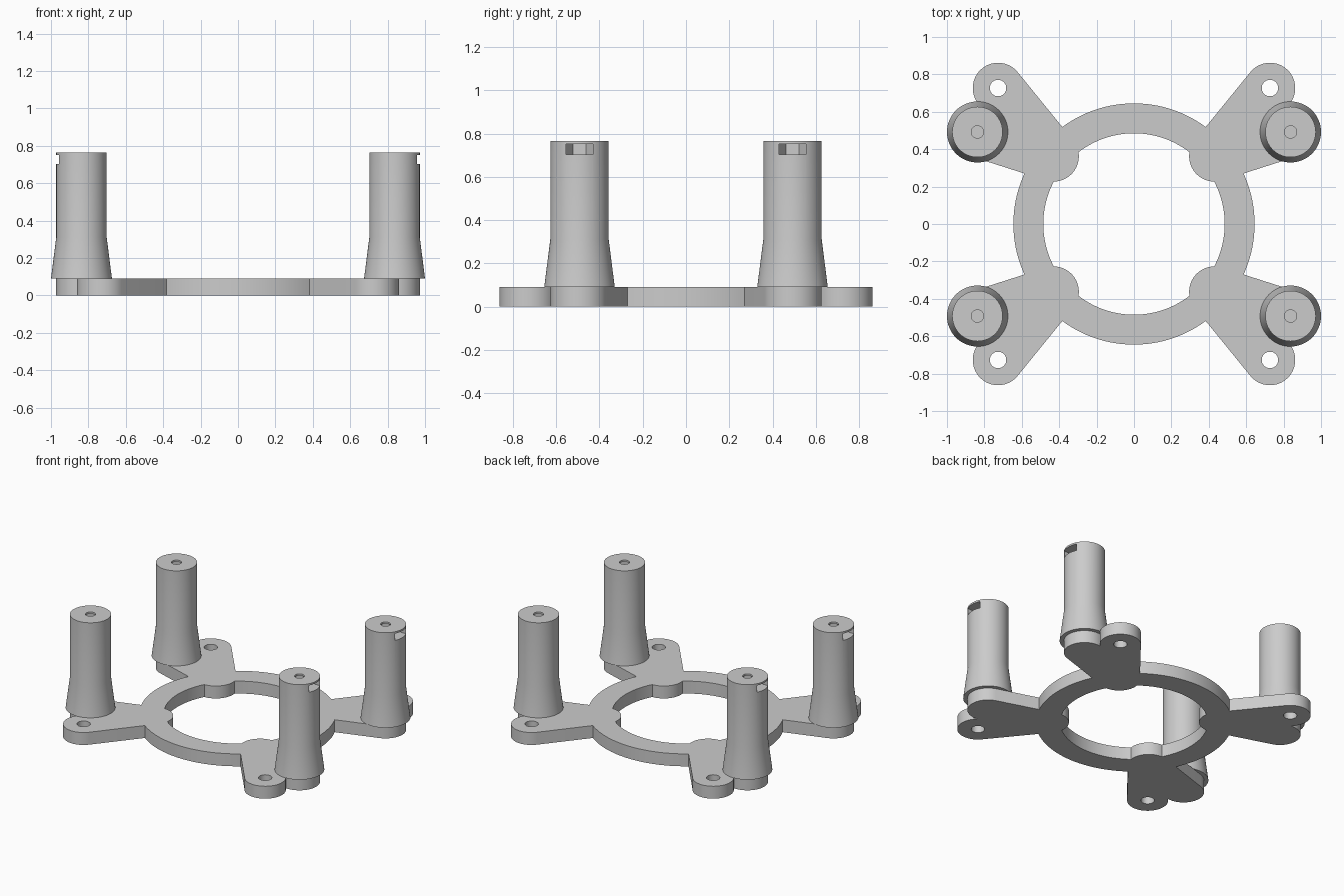
import bpy
import bmesh
from math import cos, sin, pi, atan2, acos, hypot, radians

if "Cube" in bpy.data.objects:
    bpy.data.objects.remove(bpy.data.objects["Cube"], do_unlink=True)

PLATE = 0.09            # plate thickness
POST = (0.837, 0.492)   # post centre
LUG = (0.727, 0.727)    # screw lug centre
INNER = (0.43, 0.362)   # rounded inner end of each arm
R = 0.135               # radius of every rounded arm end
TOP = 0.765             # top of the posts

grey = bpy.data.materials.new("light grey")
grey.use_nodes = True
colour = (0.6, 0.6, 0.6, 1)
grey.diffuse_color = colour
grey.node_tree.nodes["Principled BSDF"].inputs["Base Color"].default_value = colour


def arc(centre, r, a, b, n):
    return [(centre[0] + r * cos(a + (b - a) * i / n),
             centre[1] + r * sin(a + (b - a) * i / n)) for i in range(n + 1)]


def circle(centre, r, n=64):
    return arc(centre, r, 0, 2 * pi, n)[:-1]


def loft(name, sections):
    """Closed solid through (outline, height) sections."""
    bm = bmesh.new()
    rings = [[bm.verts.new((x, y, z)) for x, y in pts] for pts, z in sections]
    for low, high in zip(rings, rings[1:]):
        for i in range(len(low)):
            j = (i + 1) % len(low)
            bm.faces.new((low[i], low[j], high[j], high[i]))
    bm.faces.new(rings[0][::-1])
    bm.faces.new(rings[-1])
    bmesh.ops.recalc_face_normals(bm, faces=bm.faces)
    mesh = bpy.data.meshes.new(name)
    bm.to_mesh(mesh)
    bm.free()
    obj = bpy.data.objects.new(name, mesh)
    bpy.context.collection.objects.link(obj)
    return obj


def prism(name, pts, z0, z1):
    return loft(name, [(pts, z0), (pts, z1)])


def activate(obj):
    bpy.ops.object.select_all(action='DESELECT')
    obj.select_set(True)
    bpy.context.view_layer.objects.active = obj


def combine(obj, tool, operation):
    """Apply a boolean and discard the tool."""
    activate(obj)
    mod = obj.modifiers.new("boolean", 'BOOLEAN')
    mod.operation, mod.solver, mod.object = operation, 'EXACT', tool
    bpy.ops.object.modifier_apply(modifier=mod.name)
    bpy.data.objects.remove(tool, do_unlink=True)


def finish(obj):
    obj.data.materials.clear()
    obj.data.materials.append(grey)
    activate(obj)
    bpy.ops.object.shade_smooth_by_angle(angle=radians(30))


# Arm outline: two tapering branches from one inner end to a lug and a post seat
to_lug = atan2(LUG[1] - INNER[1], LUG[0] - INNER[0])
to_post = atan2(POST[1] - INNER[1], POST[0] - INNER[0])
between = atan2(POST[1] - LUG[1], POST[0] - LUG[0])
gap = hypot(POST[0] - LUG[0], POST[1] - LUG[1])
notch = acos(gap / 2 / R)
arm = (arc(LUG, R, to_lug + pi / 2, between + notch, 30)
       + arc(POST, R, between + pi - notch, to_post - pi / 2, 30)
       + arc(INNER, R, to_post - pi / 2, to_lug - 3 * pi / 2, 30))

# Base plate: ring with four arms, trimmed to thickness
plate = prism("base_plate", circle((0, 0), 0.645, 128), -0.1, 0.2)
combine(plate, prism("bore", circle((0, 0), 0.485, 128), -0.5, 0.5), 'DIFFERENCE')
corners = [(1, 1), (-1, 1), (-1, -1), (1, -1)]
for k, (sx, sy) in enumerate(corners):
    extra = 0.02 * (k + 1)
    pts = [(x * sx, y * sy) for x, y in arm]
    combine(plate, prism("arm", pts, -0.1 - extra, 0.2 + extra), 'UNION')
for sx, sy in corners:
    hole = circle((LUG[0] * sx, LUG[1] * sy), 0.044, 40)
    combine(plate, prism("lug_hole", hole, -0.6, 0.6), 'DIFFERENCE')
slab = [(-2, -2), (2, -2), (2, 2), (-2, 2)]
combine(plate, prism("slab", slab, 0, PLATE), 'INTERSECT')
finish(plate)

# Posts: flared foot, screw hole in the top, nut pocket open to the outside
pocket = [(-0.054, -0.031), (0, -0.0625), (0.2, -0.0625),
          (0.2, 0.0625), (0, 0.0625), (-0.054, 0.031)]
for sx, sy in corners:
    c = (POST[0] * sx, POST[1] * sy)
    side = ("back_" if sy > 0 else "front_") + ("left" if sx > 0 else "right")
    post = loft(side + "_post", [(circle(c, 0.163), PLATE),
                                 (circle(c, R), 0.31),
                                 (circle(c, R), TOP)])
    slot = [(c[0] + x * sx, c[1] + y) for x, y in pocket]
    combine(post, prism("nut_pocket", slot, 0.703, 0.752), 'DIFFERENCE')
    combine(post, prism("screw_hole", circle(c, 0.033, 32), 0.6, 0.9), 'DIFFERENCE')
    finish(post)
